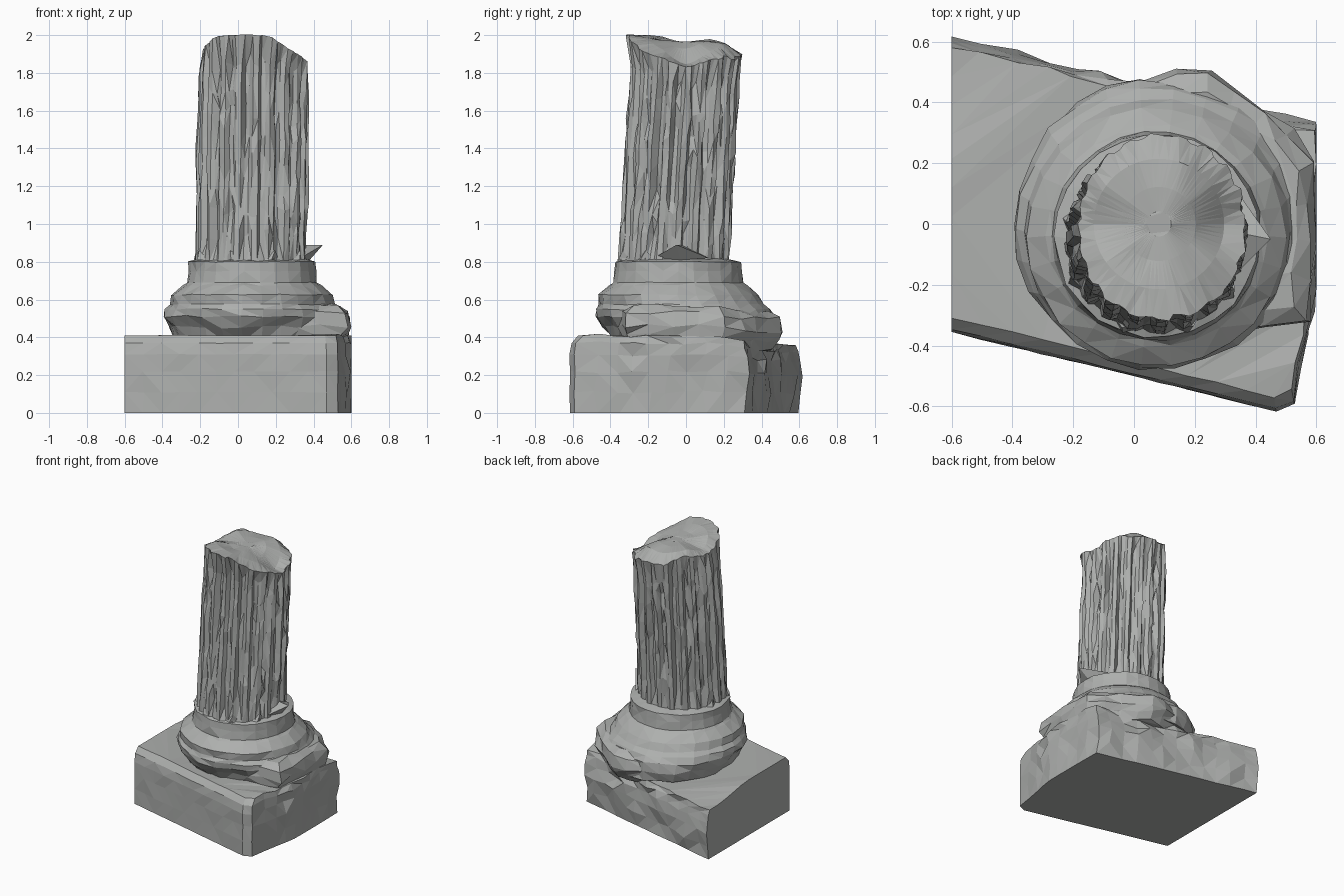
import bpy, bmesh, math, random
from mathutils import Vector

random.seed(7)
cube = bpy.data.objects.get("Cube")
if cube:
    bpy.data.objects.remove(cube, do_unlink=True)

STONE = (0.42, 0.43, 0.42, 1.0)
stone = bpy.data.materials.new("weathered grey stone")
stone.use_nodes = True
stone.diffuse_color = STONE
stone.node_tree.nodes["Principled BSDF"].inputs["Base Color"].default_value = STONE


def finish(name, bm):
    """Triangulate into flat facets and add the object."""
    bmesh.ops.recalc_face_normals(bm, faces=bm.faces)
    bmesh.ops.triangulate(bm, faces=bm.faces)
    mesh = bpy.data.meshes.new(name)
    bm.to_mesh(mesh)
    bm.free()
    mesh.materials.append(stone)
    obj = bpy.data.objects.new(name, mesh)
    bpy.context.collection.objects.link(obj)
    return obj


def loft(name, rings):
    """Skin closed rings of equal length and cap both ends."""
    bm = bmesh.new()
    rows = [[bm.verts.new(p) for p in ring] for ring in rings]
    n = len(rows[0])
    for a, b in zip(rows, rows[1:]):
        for i in range(n):
            j = (i + 1) % n
            bm.faces.new((a[i], a[j], b[j], b[i]))
    bm.faces.new(rows[0])
    bm.faces.new(rows[-1])
    return finish(name, bm)


def hull(name, points):
    bm = bmesh.new()
    for p in points:
        bm.verts.new(p)
    bmesh.ops.convex_hull(bm, input=bm.verts)
    return finish(name, bm)


def resample(corners, step):
    """Split every side of an outline into short pieces."""
    out = []
    for i, c in enumerate(corners):
        a, b = Vector(c), Vector(corners[(i + 1) % len(corners)])
        n = max(1, round((b - a).length / step))
        out += [a.lerp(b, k / n) for k in range(n)]
    return out


def jit(amount):
    return random.uniform(-amount, amount)


def smooth(t):
    t = min(1.0, max(0.0, t))
    return t * t * (3 - 2 * t)


def clamp_x(x):
    return min(0.6, max(-0.6, x))


# Plinth: cut faces at the left and front, broken faces elsewhere
outline = resample([(-0.6, 0.595), (-0.6, -0.355), (0.47, -0.615), (0.53, -0.59),
                    (0.57, -0.35), (0.6, -0.2), (0.6, 0.31)], 0.1)
rings = []
for z, chamfer, bulge in ((0, 0, 0), (0.11, 0, 0.01), (0.22, 0, 0.022),
                          (0.31, 0, 0.01), (0.37, 0.008, 0), (0.41, 0.045, -0.015)):
    ring = []
    for p in outline:
        left = p.x < -0.59
        front = p.y < -0.24 * (p.x + 0.6) - 0.3 and p.x < 0.55
        back = p.y > 0.3
        rough = 0.0 if left else 0.003 if front else 0.018
        rough *= 0.2 if z == 0 else 1
        x = p.x if left else p.x * (1 - 0.4 * chamfer) + jit(rough)
        y = p.y + jit(rough) + (chamfer if front else bulge if back else 0)
        drop = 0.05 * smooth((p.y - 0.1) / 0.45) * z / 0.41
        ring.append((clamp_x(x), y, max(0, z - drop + (jit(rough * 0.5) if z else 0))))
    rings.append(ring)
loft("plinth", rings)

# Broken ledge between the plinth and the round base
ledge = resample([(0.3, -0.36), (0.58, -0.33), (0.6, 0.2), (0.52, 0.31),
                  (0.25, 0.51), (0.15, 0.51), (-0.02, 0.45), (-0.12, 0.2)], 0.13)
mid = Vector((0.18, 0.05))
rings = []
for z, scale in ((0.36, 0.88), (0.41, 0.95), (0.46, 1.0), (0.53, 0.96), (0.57, 0.84)):
    ring = []
    for p in ledge:
        q = mid + (p - mid) * scale
        sag = 0.03 * smooth((p.y - 0.1) / 0.25)
        ring.append((clamp_x(q.x + jit(0.012)), q.y + jit(0.01), z - sag + jit(0.01)))
    rings.append(ring)
loft("broken_ledge", rings)

# Round moulded base: radius, height, centre y, roughness
profile = [(0.42, 0.38, 0.04, 0.02), (0.45, 0.45, 0.02, 0.02), (0.475, 0.51, 0.0, 0.012),
           (0.46, 0.55, -0.015, 0.008), (0.437, 0.575, -0.025, 0.005),
           (0.425, 0.625, -0.045, 0.006), (0.365, 0.675, -0.04, 0.005),
           (0.345, 0.69, -0.04, 0.004), (0.338, 0.75, -0.04, 0.005), (0.335, 0.8, -0.04, 0.005),
           (0.28, 0.815, -0.05, 0.003)]
rings = []
for r, z, cy, rough in profile:
    ring = []
    for i in range(26):
        a = math.tau * i / 26
        rr = r + jit(rough)
        ring.append((0.075 + rr * math.cos(a), cy + rr * math.sin(a), z + jit(rough * 0.6)))
    rings.append(ring)
loft("round_base", rings)

# Fluted shaft, leaning back, with a broken sloping top
FLUTES = 20
ROWS = 9
section = [(0.0, 0.0), (0.32, 0.0), (0.52, -0.034), (0.8, -0.028)]
angles = [(math.tau * (f + u) / FLUTES, d) for f in range(FLUTES) for u, d in section]


def top_height(x, y):
    notch = smooth((x - 0.12) / 0.24)
    return (1.965 - 0.1 * notch - 0.03 * notch * smooth(1 - abs(y) / 0.15)
            - 0.07 * smooth((y - 0.19) / 0.1) + 0.035 * smooth(-y / 0.3)
            - 0.04 * smooth((-0.1 - x) / 0.1))


def centre(t):
    return 0.07 + 0.012 * t, -0.065 + 0.065 * t


rings = []
for k in range(ROWS + 1):
    t = k / ROWS
    inner = 0 < k < ROWS
    cx, cy = centre(t)
    wear = random.choices((0.45, 0.8, 1.0, 1.15), k=FLUTES) if inner else [0.3] * FLUTES
    ring = []
    for i, (a, dent) in enumerate(angles):
        r = 0.297 - 0.01 * t + dent * wear[i // len(section)] + jit(0.008 if inner else 0.004)
        if k == ROWS:
            r += 0.03 * smooth(-math.sin(a)) + 0.01 * smooth(math.sin(a)) - 0.02 * smooth(-math.cos(a))
        x, y = cx + r * math.cos(a), cy + r * math.sin(a)
        z = 0.805 + (top_height(x, y) - 0.805) * t
        ring.append((x + jit(0.003), y + jit(0.003), z + jit(0.045 if inner else 0.004)))
    rings.append(ring)
# Broken top surface, in broad facets
cx, cy = centre(1)
FACET = 8
for scale in (0.74, 0.42, 0.14):
    knots = [jit(0.022) * scale for _ in range(len(angles) // FACET)]
    ring = []
    for i, (a, dent) in enumerate(angles):
        k, part = divmod(i, FACET)
        bump = knots[k] + (knots[(k + 1) % len(knots)] - knots[k]) * part / FACET
        x, y = cx + 0.29 * scale * math.cos(a), cy + 0.29 * scale * math.sin(a)
        ring.append((x, y, top_height(x, y) + bump))
    rings.append(ring)
loft("fluted_shaft", rings)

# Splintered shards at the foot of the shaft
hull("large_shard", [(0.33, -0.17, 0.82), (0.33, 0.12, 0.82), (0.3, -0.02, 0.89),
                     (0.38, -0.03, 0.81), (0.45, -0.05, 0.89)])
for i, degrees in enumerate((165, 205, 250, 290, 325)):
    a = math.radians(degrees)
    out = Vector((math.cos(a), math.sin(a), 0))
    side = Vector((-out.y, out.x, 0))
    foot = Vector((0.07, -0.062, 0.81)) + out * 0.27
    hull("small_shard_%d" % (i + 1),
         [foot + side * 0.06, foot - side * 0.05, foot + out * 0.045,
          foot + out * 0.03 + side * jit(0.03) + Vector((0, 0, 0.05))])
